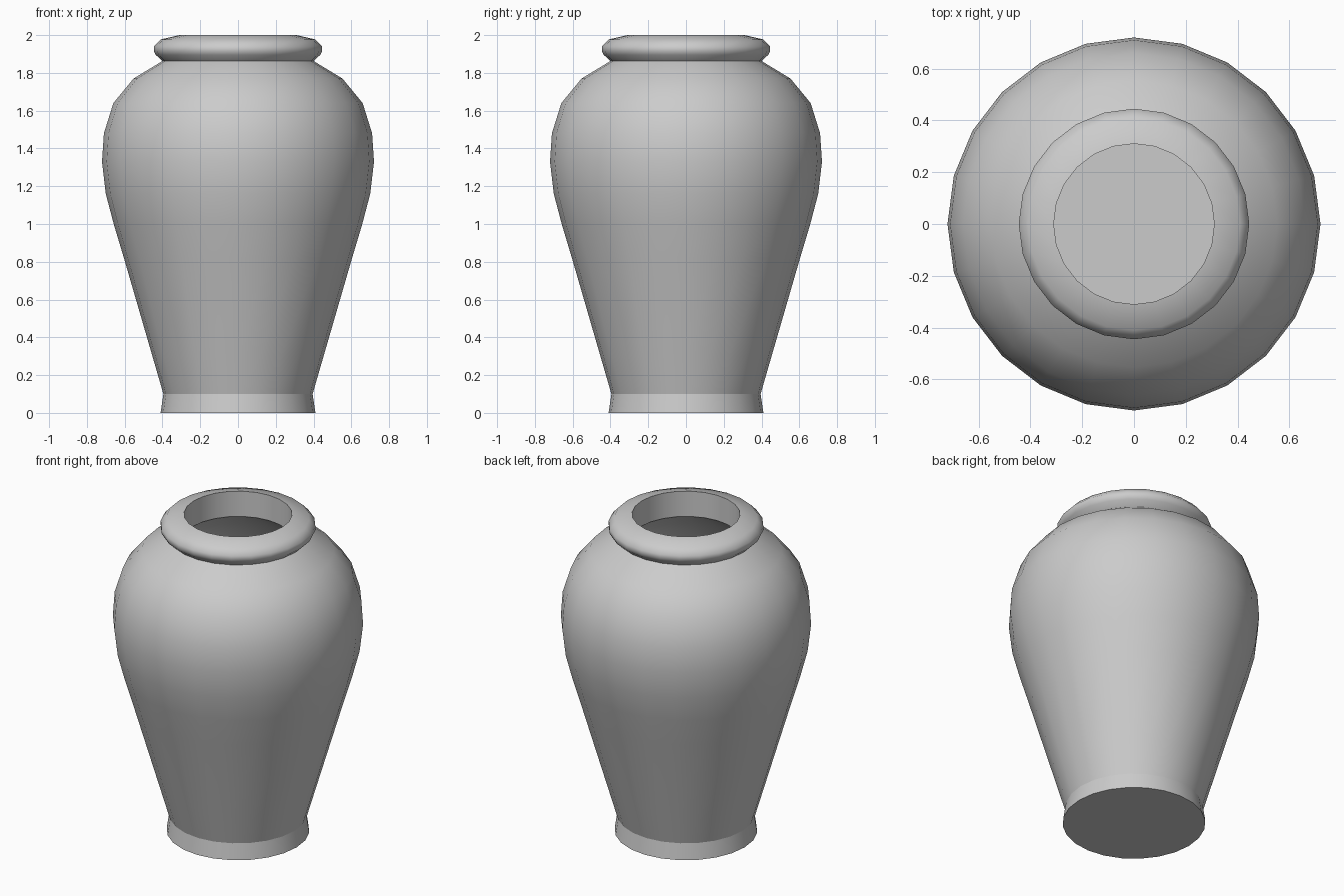
import bpy, bmesh, math

if "Cube" in bpy.data.objects:
    bpy.data.objects.remove(bpy.data.objects["Cube"])

SIDES = 24

# Closed half profile (radius, z, sharp ring?), from base centre out and back to floor centre
PROFILE = [
    (0, 0, 0),
    # foot
    (0.41, 0, 1), (0.395, 0.10, 1),
    # outer body
    (0.453, 0.30, 0), (0.604, 0.82, 0), (0.658, 1.0, 0), (0.70, 1.16, 0),
    (0.72, 1.33, 0), (0.71, 1.48, 0), (0.66, 1.64, 0), (0.553, 1.77, 0),
    (0.40, 1.863, 1),
    # rolled rim
    (0.435, 1.895, 0), (0.445, 1.915, 0), (0.445, 1.94, 0), (0.41, 1.977, 0),
    (0.31, 2.0, 1),
    # inner neck
    (0.31, 1.84, 1),
    # inner wall
    (0.49, 1.71, 0), (0.58, 1.60, 0), (0.625, 1.46, 0), (0.633, 1.33, 0),
    (0.61, 1.16, 0), (0.57, 1.0, 0), (0.32, 0.10, 1),
    (0, 0.10, 0),
]


def lathe(name, profile, sides):
    bm = bmesh.new()
    rings = []
    for r, z, sharp in profile:
        if r == 0:
            rings.append([bm.verts.new((0, 0, z))] * sides)
        else:
            rings.append([bm.verts.new((r * math.cos(math.tau * i / sides),
                                        r * math.sin(math.tau * i / sides), z))
                          for i in range(sides)])
    for a, b in zip(rings, rings[1:]):
        for i in range(sides):
            j = (i + 1) % sides
            quad = list(dict.fromkeys((a[i], a[j], b[j], b[i])))
            bm.faces.new(quad).smooth = True
    # creased rings stay sharp
    for (r, z, sharp), ring in zip(profile, rings):
        if sharp:
            for i in range(sides):
                bm.edges.get((ring[i], ring[(i + 1) % sides])).smooth = False
    bmesh.ops.recalc_face_normals(bm, faces=bm.faces)
    mesh = bpy.data.meshes.new(name)
    bm.to_mesh(mesh)
    bm.free()
    obj = bpy.data.objects.new(name, mesh)
    bpy.context.collection.objects.link(obj)
    return obj


lathe("jar", PROFILE, SIDES)
